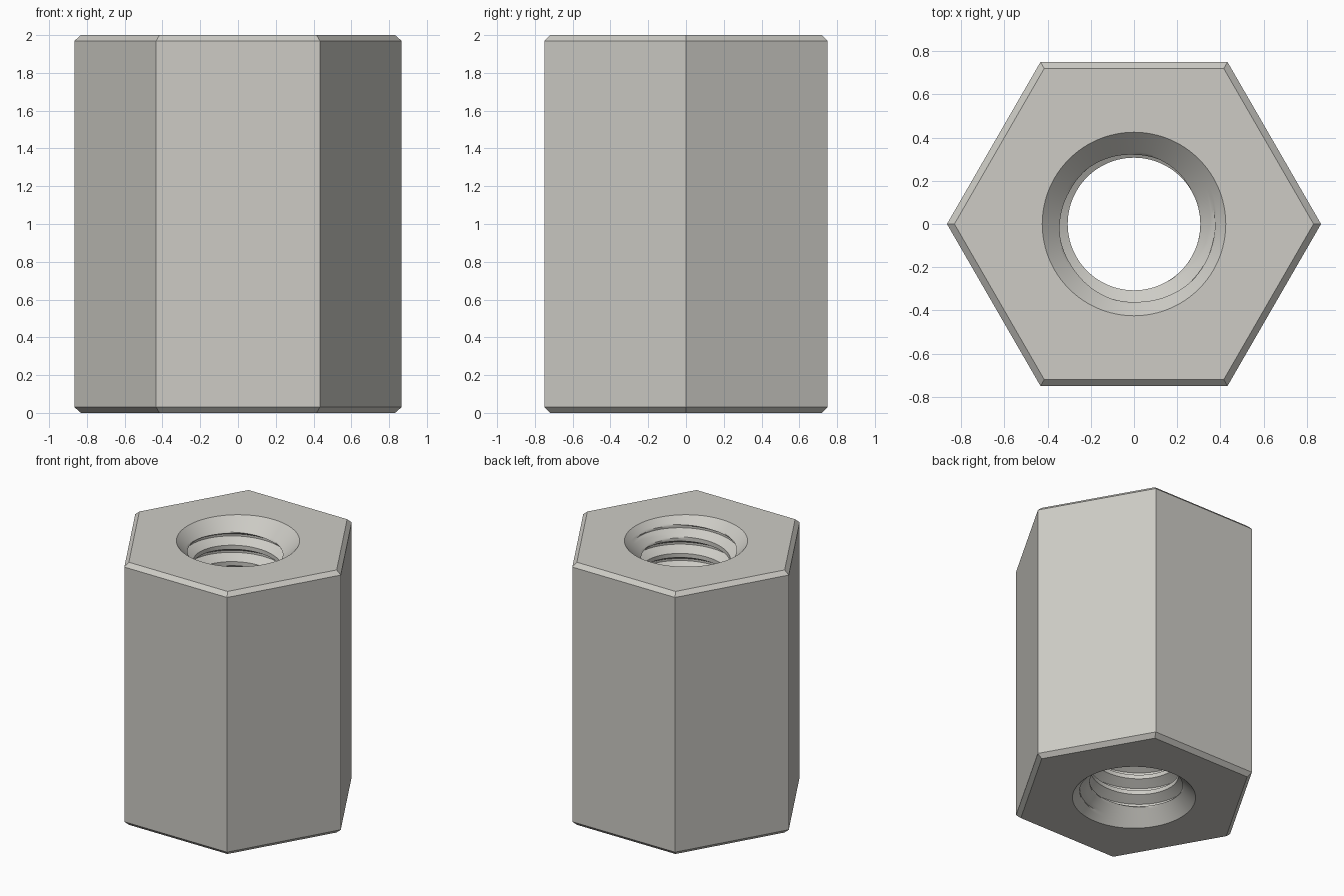
import bpy
import bmesh
from math import cos, sin, pi, radians

cube = bpy.data.objects.get("Cube")
if cube:
    bpy.data.objects.remove(cube, do_unlink=True)

HEIGHT = 2.0
FLAT = 0.75                        # centre to flat side
CHAMFER = 0.03
RIM, MAJOR, MINOR = 0.425, 0.375, 0.307   # countersink rim, thread root, thread crest
PITCH, PHASE = 0.125, 0.075
STEPS = 16                         # profile rows per turn
SEGS = 96                          # points round the hole

steel = bpy.data.materials.new("light grey steel")
steel.use_nodes = True
colour = (0.61, 0.60, 0.56, 1)
steel.diffuse_color = colour
steel.node_tree.nodes["Principled BSDF"].inputs["Base Color"].default_value = colour

bm = bmesh.new()


def ring(radius, z, count):
    return [bm.verts.new((radius * cos(2 * pi * k / count),
                          radius * sin(2 * pi * k / count), z)) for k in range(count)]


# Hexagonal body with chamfered ends
corner = 1 / cos(pi / 6)
outline = [(FLAT - CHAMFER, 0), (FLAT, CHAMFER),
           (FLAT, HEIGHT - CHAMFER), (FLAT - CHAMFER, HEIGHT)]
hexes = [ring(r * corner, z, 6) for r, z in outline]
for low, high in zip(hexes, hexes[1:]):
    for k in range(6):
        n = (k + 1) % 6
        bm.faces.new((low[k], low[n], high[n], high[k]))

# End faces, each split into six sectors round the hole
for hexagon, z in ((hexes[0], 0), (hexes[-1], HEIGHT)):
    rim = ring(RIM, z, SEGS)
    part = SEGS // 6
    for k in range(6):
        arc = [rim[(k * part + j) % SEGS] for j in range(part + 1)]
        face = [hexagon[k], hexagon[(k + 1) % 6]] + arc[::-1]
        bm.faces.new(face if z else face[::-1])


# Threaded hole: a helical profile opened out by a countersink at each end
def hole_radius(row, z):
    d = min(row % STEPS, STEPS - row % STEPS)
    depth = min(max((d - 1) / 5, 0), 1)
    thread = MAJOR + (MINOR - MAJOR) * depth
    return max(thread, RIM - min(z, HEIGHT - z))


def hole_vert(row, seg):
    turn = seg / SEGS
    z = min(max((row / STEPS + turn) * PITCH + PHASE, 0), HEIGHT)
    r = hole_radius(row, z)
    return bm.verts.new((r * cos(2 * pi * turn), r * sin(2 * pi * turn), z))


rows = range(-2 * STEPS, 17 * STEPS)
columns = [[hole_vert(row, seg) for row in rows] for seg in range(SEGS + 1)]
for a, b in zip(columns, columns[1:]):
    for i in range(len(rows) - 1):
        quad = (a[i], a[i + 1], b[i + 1], b[i])
        if max(v.co.z for v in quad) - min(v.co.z for v in quad) > 1e-6:
            bm.faces.new(quad)

bmesh.ops.remove_doubles(bm, verts=bm.verts, dist=1e-5)
bmesh.ops.delete(bm, geom=[v for v in bm.verts if not v.link_faces], context='VERTS')

mesh = bpy.data.meshes.new("threaded_hex_spacer")
bm.to_mesh(mesh)
bm.free()
mesh.materials.append(steel)
spacer = bpy.data.objects.new("threaded_hex_spacer", mesh)
bpy.context.collection.objects.link(spacer)

# Smooth hole, crisp edges
bpy.ops.object.select_all(action='DESELECT')
spacer.select_set(True)
bpy.context.view_layer.objects.active = spacer
bpy.ops.object.shade_smooth_by_angle(angle=radians(25))
